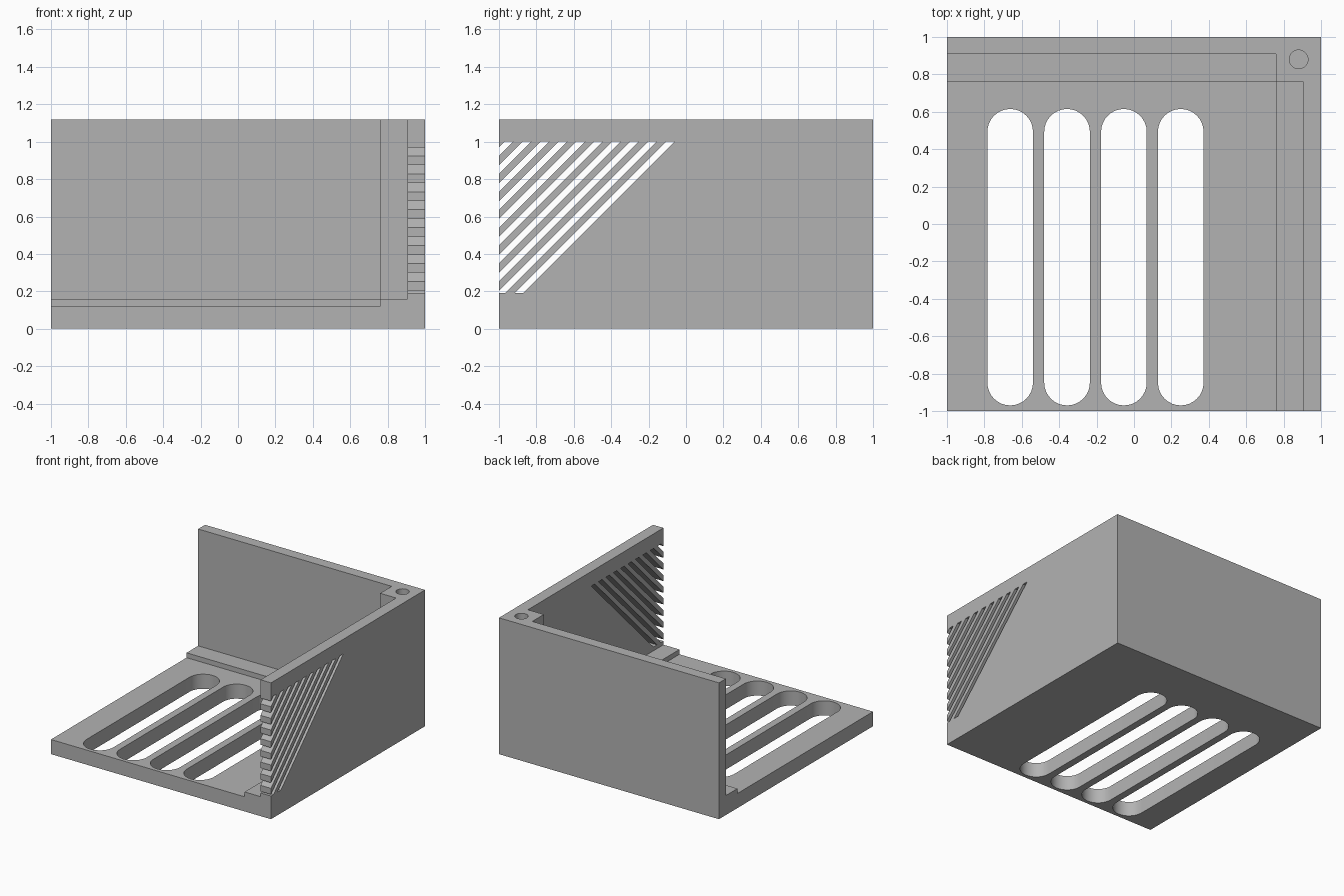
import bpy
import bmesh
from math import cos, sin, pi
from mathutils import Vector

cube = bpy.data.objects.get("Cube")
if cube:
    bpy.data.objects.remove(cube, do_unlink=True)

HEIGHT = 1.12
FLOOR, LEDGE = 0.12, 0.16
WALL_X, WALL_Y, POST = 0.905, 0.91, 0.76
OVER = 0.1  # how far cutters run past open sides

grey = bpy.data.materials.new("light_grey")
grey.use_nodes = True
colour = (0.45, 0.45, 0.45, 1)
grey.diffuse_color = colour
grey.node_tree.nodes["Principled BSDF"].inputs["Base Color"].default_value = colour


def make_object(name, bm):
    bmesh.ops.recalc_face_normals(bm, faces=bm.faces[:])
    mesh = bpy.data.meshes.new(name)
    bm.to_mesh(mesh)
    bm.free()
    mesh.materials.append(grey)
    obj = bpy.data.objects.new(name, mesh)
    bpy.context.collection.objects.link(obj)
    return obj


def extrude_faces(bm, offset):
    result = bmesh.ops.extrude_face_region(bm, geom=bm.faces[:], use_keep_orig=True)
    verts = [g for g in result["geom"] if isinstance(g, bmesh.types.BMVert)]
    bmesh.ops.translate(bm, verts=verts, vec=offset)


def prism(name, outline, low, high):
    bm = bmesh.new()
    bm.faces.new([bm.verts.new((x, y, low)) for x, y in outline])
    extrude_faces(bm, (0, 0, high - low))
    return make_object(name, bm)


def rectangle(x0, x1, y0, y1):
    return [(x0, y0), (x1, y0), (x1, y1), (x0, y1)]


def capsule(x, y0, y1, radius, steps=16):
    """Outline of a straight slot with round ends, running along y."""
    arc = [pi * i / steps for i in range(steps + 1)]
    top = [(x + radius * cos(a), y1 - radius + radius * sin(a)) for a in arc]
    bottom = [(x - radius * cos(a), y0 + radius - radius * sin(a)) for a in arc]
    return top + bottom


def louvre_cutter():
    """Diagonal slots in the side wall, trimmed to a rectangle."""
    period, slot = 0.0958, 0.046
    low, high, end = 0.19, 1.0, 0.43
    y0, y1 = -1 - OVER, 1
    bm = bmesh.new()
    for k in range(-16, 10):
        top = 1.97 - period * k  # slot edge follows z = y + top
        corners = [(y0, y0 + top), (y0, y0 + top - slot),
                   (y1, y1 + top - slot), (y1, y1 + top)]
        bm.faces.new([bm.verts.new((0.85, y, z)) for y, z in corners])
    for point, normal in (((0, 0, low), (0, 0, -1)), ((0, 0, high), (0, 0, 1)),
                          ((0, end, 0), (0, 1, 0))):
        bmesh.ops.bisect_plane(bm, geom=bm.verts[:] + bm.edges[:] + bm.faces[:],
                               plane_co=Vector(point), plane_no=Vector(normal),
                               clear_outer=True)
    extrude_faces(bm, (0.25, 0, 0))
    return make_object("louvre_cutter", bm)


# Solid block that becomes the tray with two walls
case = prism("vented_case", rectangle(-1, 1, -1, 1), 0, HEIGHT)

# Interior above the ledge, leaving the corner post
room = [(-1 - OVER, -1 - OVER), (WALL_X, -1 - OVER), (WALL_X, POST),
        (POST, POST), (POST, WALL_Y), (-1 - OVER, WALL_Y)]
cutters = [prism("room_cutter", room, LEDGE, HEIGHT + OVER)]

# Floor recess bounded by the ledge
cutters.append(prism("floor_cutter", rectangle(-1 - OVER, POST, -1 - OVER, POST),
                     FLOOR, LEDGE + OVER))

# Long rounded floor vents
for i in range(4):
    cutters.append(prism("vent_cutter", capsule(-0.662 + 0.304 * i, -0.97, 0.615, 0.122),
                         -OVER, FLOOR + OVER))

# Screw hole in the corner post
cutters.append(prism("screw_hole_cutter", capsule(0.88, 0.83, 0.93, 0.05),
                     HEIGHT - 0.5, HEIGHT + OVER))

# Diagonal side louvres
cutters.append(louvre_cutter())

for cutter in cutters:
    cutter.hide_render = True
    cutter.hide_viewport = True
    cut = case.modifiers.new(cutter.name, "BOOLEAN")
    cut.operation = "DIFFERENCE"
    cut.solver = "EXACT"
    cut.object = cutter

# Apply the cuts, then drop the helpers
bpy.context.view_layer.update()
evaluated = case.evaluated_get(bpy.context.evaluated_depsgraph_get())
finished = bpy.data.meshes.new_from_object(evaluated)
case.modifiers.clear()
case.data = finished
for cutter in cutters:
    bpy.data.objects.remove(cutter, do_unlink=True)

bpy.ops.object.select_all(action="DESELECT")
case.select_set(True)
bpy.context.view_layer.objects.active = case
bpy.ops.object.shade_smooth_by_angle()
